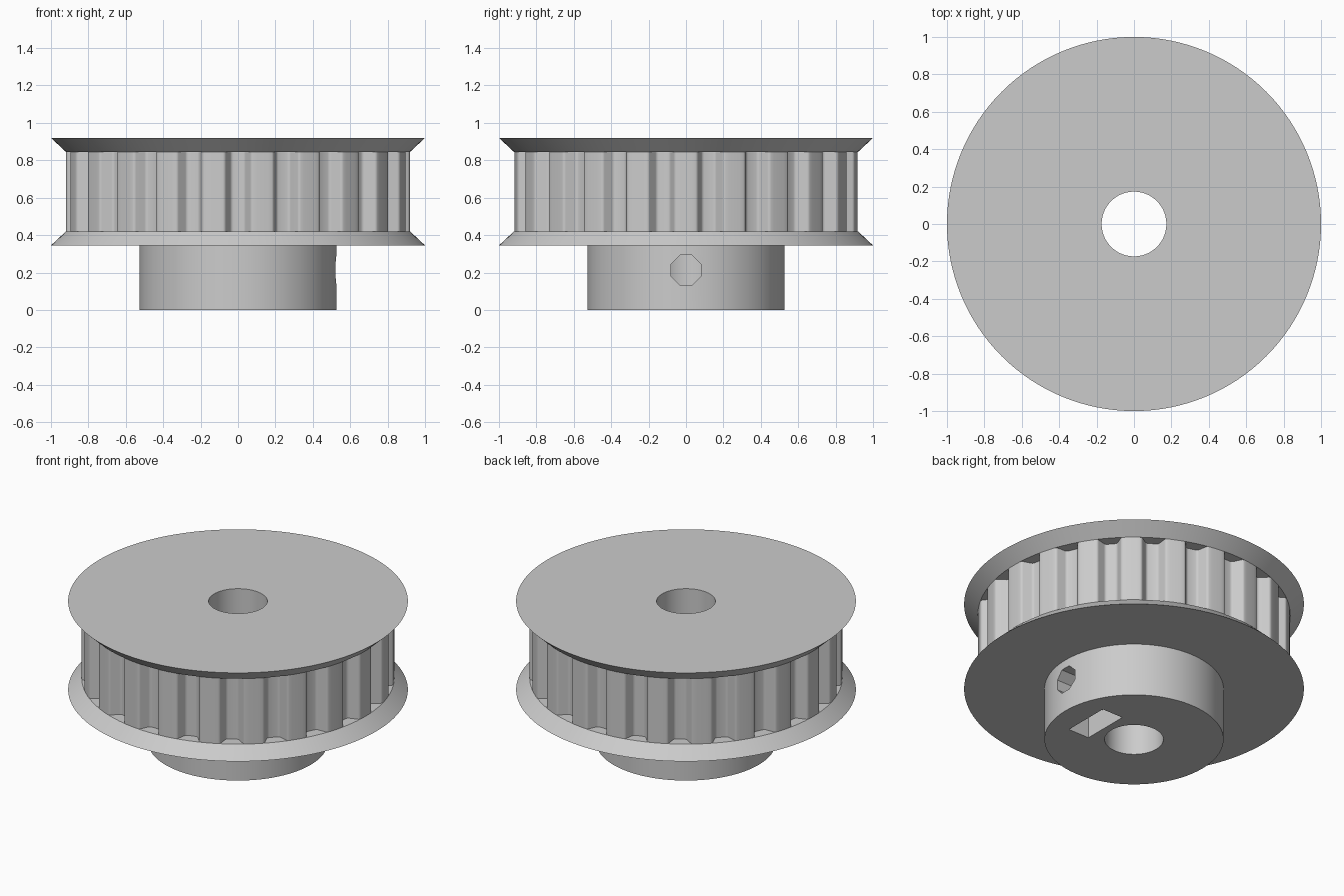
import bpy, bmesh
from math import pi, sin, cos, radians, asin, hypot, atan2
from mathutils import Matrix, Vector

cube = bpy.data.objects.get("Cube")
if cube:
    bpy.data.objects.remove(cube)

# Single grey material
grey = bpy.data.materials.new("grey_metal")
grey.use_nodes = True
COLOUR = (0.6, 0.6, 0.6, 1)
grey.diffuse_color = COLOUR
grey.node_tree.nodes["Principled BSDF"].inputs["Base Color"].default_value = COLOUR

BORE, HUB, TIP, ROOT, CORE = 0.173, 0.527, 0.92, 0.85, 0.8
HUB_TOP, BELT_LOW, BELT_HIGH, TOP = 0.345, 0.42, 0.845, 0.92
TEETH, SEGMENTS = 22, 128


def make_object(name, bm):
    bmesh.ops.recalc_face_normals(bm, faces=bm.faces)
    mesh = bpy.data.meshes.new(name)
    bm.to_mesh(mesh)
    bm.free()
    mesh.materials.append(grey)
    obj = bpy.data.objects.new(name, mesh)
    bpy.context.collection.objects.link(obj)
    return obj


def activate(obj):
    bpy.ops.object.select_all(action='DESELECT')
    obj.select_set(True)
    bpy.context.view_layer.objects.active = obj


def cut(obj, cutter):
    mod = obj.modifiers.new("cut", 'BOOLEAN')
    mod.operation = 'DIFFERENCE'
    mod.solver = 'EXACT'
    mod.object = cutter
    activate(obj)
    bpy.ops.object.modifier_apply(modifier=mod.name)
    bpy.data.objects.remove(cutter)


def loft(bm, rings):
    """Join closed rings of equal length, last back to first."""
    n = len(rings[0])
    for a, b in zip(rings, rings[1:] + rings[:1]):
        for i in range(n):
            j = (i + 1) % n
            bm.faces.new((a[i], a[j], b[j], b[i]))


# Hub, flanges and core turned from one profile
profile = [(BORE, 0), (HUB, 0), (HUB, HUB_TOP), (1, HUB_TOP), (TIP, BELT_LOW),
           (CORE, BELT_LOW), (CORE, BELT_HIGH), (TIP, BELT_HIGH), (1, TOP), (BORE, TOP)]
bm = bmesh.new()
loft(bm, [[bm.verts.new((r * cos(2 * pi * i / SEGMENTS), r * sin(2 * pi * i / SEGMENTS), z))
           for i in range(SEGMENTS)] for r, z in profile])
body = make_object("hub_and_flanges", bm)

# Nut pocket in the underside of the hub
bm = bmesh.new()
bmesh.ops.create_cube(bm, size=1, matrix=Matrix.Translation((0.295, 0, 0.12))
                      @ Matrix.Diagonal((0.15, 0.31, 0.44, 1)))
cut(body, make_object("nut_pocket_cutter", bm))

# Eight-sided set screw hole from the hub side into the bore
bm = bmesh.new()
bmesh.ops.create_cone(bm, cap_ends=True, segments=8, radius1=0.086, radius2=0.086, depth=0.5,
                      matrix=Matrix.Translation((0.36, 0, 0.213))
                      @ Matrix.Rotation(pi / 2, 4, 'Y') @ Matrix.Rotation(pi / 8, 4, 'Z'))
cut(body, make_object("screw_hole_cutter", bm))

# Toothed ring: trapezoid grooves, one centred on the front
pitch = 2 * pi / TEETH
mouth, floor = asin(0.07 / TIP), asin(0.036 / ROOT)
outline = []
for k in range(TEETH):
    mid = k * pitch - pi / 2
    land = pitch - 2 * mouth
    steps = [(TIP, -mouth), (ROOT, -floor), (ROOT, floor), (TIP, mouth)]
    steps += [(TIP, mouth + land * t / 4) for t in (1, 2, 3)]
    outline += [(r, mid + a) for r, a in steps]
bm = bmesh.new()
low, high = BELT_LOW - 0.004, BELT_HIGH + 0.004
loft(bm, [[bm.verts.new((r * cos(a), r * sin(a), z)) for r, a in points]
          for points, z in ((outline, low), (outline, high),
                            ([(CORE - 0.02, a) for r, a in outline], high),
                            ([(CORE - 0.02, a) for r, a in outline], low))])
bmesh.ops.recalc_face_normals(bm, faces=bm.faces)
corners = [e for e in bm.edges
           if abs(e.verts[0].co.z - e.verts[1].co.z) > 0.1
           and e.verts[0].co.xy.length > CORE
           and e.calc_face_angle() > radians(20)]
bmesh.ops.bevel(bm, geom=corners, offset=0.012, segments=3, profile=0.5, affect='EDGES')
teeth = make_object("toothed_ring", bm)

for obj in (body, teeth):
    activate(obj)
    bpy.ops.object.shade_smooth_by_angle(angle=radians(30))
